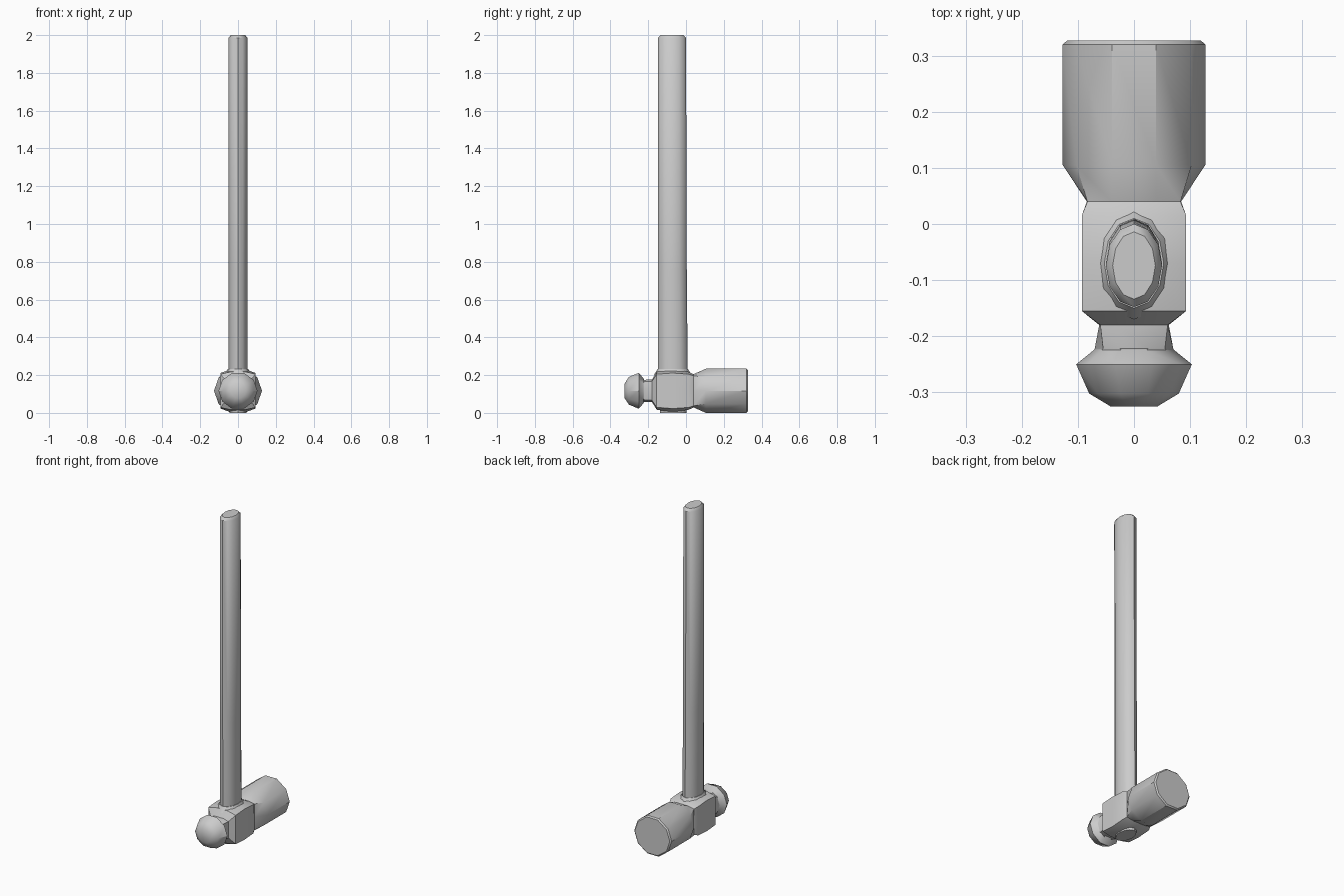
import bpy
import bmesh
from math import cos, sin, pi, radians

old = bpy.data.objects.get("Cube")
if old:
    bpy.data.objects.remove(old, do_unlink=True)

grey = bpy.data.materials.new("plain grey")
grey.use_nodes = True
colour = (0.6, 0.6, 0.6, 1)
grey.diffuse_color = colour
grey.node_tree.nodes["Principled BSDF"].inputs["Base Color"].default_value = colour


def loft(name, rings, angle):
    """Skin a row of equal-length rings and cap both ends."""
    bm = bmesh.new()
    loops = [[bm.verts.new(p) for p in ring] for ring in rings]
    n = len(loops[0])
    for a, b in zip(loops, loops[1:]):
        for i in range(n):
            j = (i + 1) % n
            bm.faces.new((a[i], a[j], b[j], b[i]))
    bm.faces.new(loops[0])
    bm.faces.new(loops[-1])
    bmesh.ops.recalc_face_normals(bm, faces=bm.faces)
    mesh = bpy.data.meshes.new(name)
    bm.to_mesh(mesh)
    bm.free()
    mesh.materials.append(grey)
    obj = bpy.data.objects.new(name, mesh)
    bpy.context.collection.objects.link(obj)
    bpy.ops.object.select_all(action="DESELECT")
    obj.select_set(True)
    bpy.context.view_layer.objects.active = obj
    bpy.ops.object.shade_smooth_by_angle(angle=radians(angle))
    return obj


HEAD_Z = 0.117


def section(y, side, corner_x, corner_z, top_x, top_z):
    """Ten-sided head section, mirrored left-right and up-down."""
    q = [(side, 0), (corner_x, corner_z), (top_x, top_z)]
    half = q + [(-x, z) for x, z in reversed(q)]
    ring = half + [(x, -z) for x, z in reversed(half[1:-1])]
    return [(x, y, HEAD_Z + z) for x, z in ring]


def round_section(y, r):
    return section(y, r, r * cos(pi / 5), r * 0.55, r * cos(pi * 0.4), r * 0.92)


# Head: rounded peen, neck, eye block, waist and striking face
loft("hammer_head", [
    round_section(-0.325, 0.042),
    round_section(-0.302, 0.08),
    round_section(-0.25, 0.103),
    round_section(-0.225, 0.072),
    section(-0.222, 0.07, 0.055, 0.05, 0.025, 0.058),
    section(-0.18, 0.062, 0.06, 0.05, 0.03, 0.06),
    section(-0.155, 0.093, 0.093, 0.088, 0.04, 0.1),
    section(-0.07, 0.093, 0.093, 0.094, 0.04, 0.113),
    section(0.015, 0.093, 0.093, 0.088, 0.04, 0.1),
    section(0.04, 0.084, 0.083, 0.08, 0.04, 0.088),
    round_section(0.105, 0.127),
    round_section(0.32, 0.127),
    round_section(0.327, 0.119),
], 35)


# Handle: oval shaft with a chamfered end
def oval(z, y, rx, ry):
    turns = [2 * pi * i / 12 for i in range(12)]
    return [(rx * sin(t), y + ry * cos(t), z) for t in turns]


loft("handle", [
    oval(0.0, -0.068, 0.046, 0.07),
    oval(0.22, -0.069, 0.05, 0.078),
    oval(0.75, -0.072, 0.05, 0.076),
    oval(1.985, -0.074, 0.05, 0.074),
    oval(2.0, -0.074, 0.038, 0.06),
], 40)

# Collar: low swell where the shaft enters the eye
loft("eye_collar", [
    oval(0.2, -0.07, 0.075, 0.1),
    oval(0.233, -0.07, 0.053, 0.08),
], 40)
